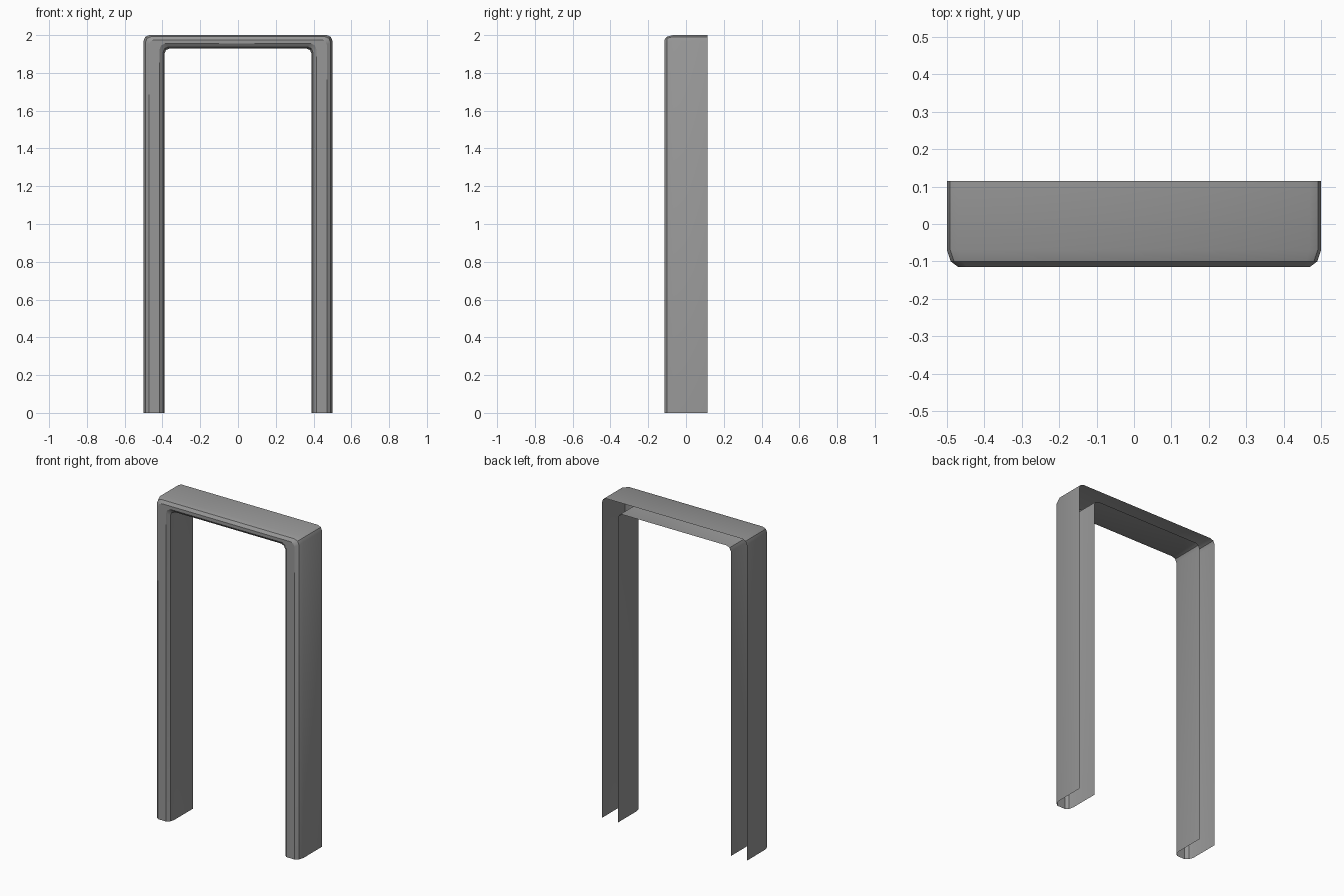
import bpy
import bmesh
from math import cos, sin, pi

cube = bpy.data.objects.get("Cube")
if cube:
    bpy.data.objects.remove(cube, do_unlink=True)

# Painted grey finish
grey = bpy.data.materials.new("warm_grey")
grey.use_nodes = True
colour = (0.31, 0.31, 0.31, 1)
grey.diffuse_color = colour
grey.node_tree.nodes["Principled BSDF"].inputs["Base Color"].default_value = colour

# Trim cross-section: half width, top height, depth, corner radius
SECTION = [
    (0.50, 2.0, 0.115, 0.03),
    (0.50, 2.0, -0.07, 0.03),
    (0.49, 1.992, -0.10, 0.03),
    (0.47, 1.975, -0.115, 0.025),
    (0.415, 1.955, -0.115, 0.03),
    (0.397, 1.938, -0.10, 0.03),
    (0.39, 1.93, -0.07, 0.03),
    (0.39, 1.93, 0.115, 0.03),
]
CORNER_STEPS = 2


def arch(half, top, radius):
    """Up one leg, round the corner, and mirrored down the other leg."""
    side = [(half, 0)]
    for i in range(CORNER_STEPS + 1):
        a = pi / 2 * i / CORNER_STEPS
        side.append((half - radius + radius * cos(a), top - radius + radius * sin(a)))
    return side + [(-x, z) for x, z in reversed(side)]


# Door frame: an open shell swept along the arch
bm = bmesh.new()
rows = [[bm.verts.new((x, y, z)) for x, z in arch(half, top, r)]
        for half, top, y, r in SECTION]
for a, b in zip(rows, rows[1:]):
    for i in range(len(a) - 1):
        bm.faces.new((a[i], a[i + 1], b[i + 1], b[i]))
bm.normal_update()

# Turn the shell so the outer leg faces outwards
bm.faces.ensure_lookup_table()
if bm.faces[0].normal.x < 0:
    bmesh.ops.reverse_faces(bm, faces=bm.faces[:])

mesh = bpy.data.meshes.new("door_frame")
bm.to_mesh(mesh)
bm.free()
mesh.materials.append(grey)
frame = bpy.data.objects.new("door_frame", mesh)
bpy.context.collection.objects.link(frame)

# Smooth shading with crisp edges
bpy.ops.object.select_all(action="DESELECT")
frame.select_set(True)
bpy.context.view_layer.objects.active = frame
bpy.ops.object.shade_smooth_by_angle(angle=pi / 6)
